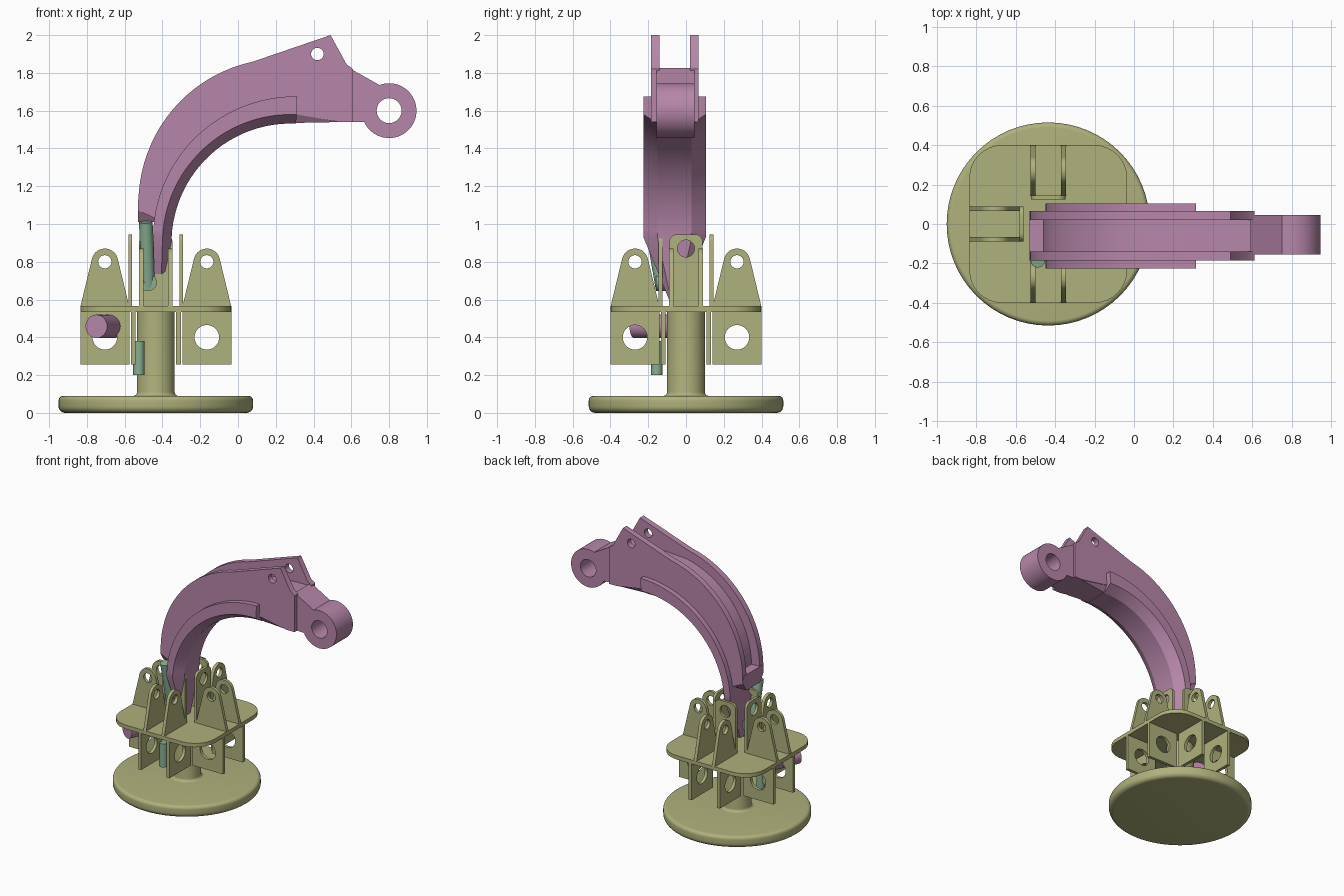
import bpy, bmesh
from math import pi, sin, cos, radians
from mathutils import Matrix, Vector

if "Cube" in bpy.data.objects:
    bpy.data.objects.remove(bpy.data.objects["Cube"])


def material(name, rgb):
    m = bpy.data.materials.new(name)
    m.use_nodes = True
    m.diffuse_color = (*rgb, 1)
    m.node_tree.nodes["Principled BSDF"].inputs["Base Color"].default_value = (*rgb, 1)
    return m


OLIVE = material("olive", (0.43, 0.44, 0.2))
MAUVE = material("mauve", (0.47, 0.24, 0.4))
GREEN = material("sage green", (0.25, 0.43, 0.29))


def add(name, mesh, mat, matrix=Matrix()):
    mesh.materials.clear()
    mesh.materials.append(mat)
    ob = bpy.data.objects.new(name, mesh)
    bpy.context.collection.objects.link(ob)
    ob.matrix_world = matrix
    bpy.ops.object.select_all(action='DESELECT')
    ob.select_set(True)
    bpy.context.view_layer.objects.active = ob
    bpy.ops.object.shade_smooth_by_angle(angle=radians(30))
    return ob


def arc(cx, cy, r, a0, a1, n=12):
    angles = [radians(a0 + (a1 - a0) * i / n) for i in range(n + 1)]
    return [(cx + r * cos(a), cy + r * sin(a)) for a in angles]


def circle(cx, cy, r):
    return arc(cx, cy, r, 0, 360, 32)[:-1]


def plate(name, loops, thick, mat, matrix):
    """Flat outline with holes, thickened evenly about its own plane."""
    cu = bpy.data.curves.new(name, 'CURVE')
    cu.dimensions, cu.fill_mode, cu.extrude = '2D', 'BOTH', thick / 2
    for loop in loops:
        sp = cu.splines.new('POLY')
        sp.points.add(len(loop) - 1)
        for p, (x, y) in zip(sp.points, loop):
            p.co = (x, y, 0, 1)
        sp.use_cyclic_u = True
    tmp = bpy.data.objects.new(name + "_outline", cu)
    bpy.context.collection.objects.link(tmp)
    bpy.context.view_layer.update()
    mesh = bpy.data.meshes.new_from_object(
        tmp.evaluated_get(bpy.context.evaluated_depsgraph_get()))
    bpy.data.objects.remove(tmp)
    bm = bmesh.new()
    bm.from_mesh(mesh)
    bmesh.ops.remove_doubles(bm, verts=bm.verts, dist=0.0001)
    bmesh.ops.recalc_face_normals(bm, faces=bm.faces)
    bm.to_mesh(mesh)
    bm.free()
    return add(name, mesh, mat, matrix)


def loft(name, rings, mat, matrix=Matrix()):
    """Skin a row of closed rings and cap both ends."""
    bm = bmesh.new()
    rows = [[bm.verts.new(p) for p in ring] for ring in rings]
    n = len(rows[0])
    for a, b in zip(rows, rows[1:]):
        for i in range(n):
            j = (i + 1) % n
            bm.faces.new((a[i], a[j], b[j], b[i]))
    bm.faces.new(rows[0])
    bm.faces.new(rows[-1])
    bmesh.ops.recalc_face_normals(bm, faces=bm.faces)
    mesh = bpy.data.meshes.new(name)
    bm.to_mesh(mesh)
    bm.free()
    return add(name, mesh, mat, matrix)


def turned(name, profile, mat, matrix, n=64):
    """Round part from (radius, height) pairs."""
    rings = [[(r * cos(2 * pi * i / n), r * sin(2 * pi * i / n), z) for i in range(n)]
             for r, z in profile]
    return loft(name, rings, mat, matrix)


def rod(name, start, end, r, mat):
    a, d = Vector(start), Vector(end) - Vector(start)
    m = Matrix.Translation(a) @ d.to_track_quat('Z', 'Y').to_matrix().to_4x4()
    return turned(name, [(r, 0), (r, d.length)], mat, m, 32)


CENTRE = Matrix.Translation((-0.435, 0, 0))
UPRIGHT = Matrix.Rotation(pi / 2, 4, 'X')

# Base disc and column
R = 0.515
foot = arc(R - 0.035, 0.035, 0.035, -90, 0, 6) + arc(R - 0.025, 0.065, 0.025, 0, 90, 6)
turned("base_disc", foot, OLIVE, CENTRE)
fillet = arc(0.12, 0.11, 0.02, 270, 180, 5)
turned("column", [(0.12, 0.08)] + fillet + [(0.1, 0.55)], OLIVE, CENTRE, 48)

# Deck with rounded corners
deck = []
for k, (sx, sy) in enumerate([(1, 1), (-1, 1), (-1, -1), (1, -1)]):
    deck += arc(sx * 0.235, sy * 0.235, 0.165, 90 * k, 90 * k + 90, 8)
plate("deck", [deck], 0.03, OLIVE, CENTRE @ Matrix.Translation((0, 0, 0.55)))

# Lugs, webs and stop plates repeated on the four sides
ear = [(0.14, 0.56), (0.4, 0.56)] + arc(0.27, 0.8, 0.07, 15, 165, 14)
web = [(0.14, 0.255), (0.4, 0.255), (0.4, 0.54), (0.14, 0.54)]
stop = [(-0.088, 0.56), (0.088, 0.56)] + arc(0.048, 0.905, 0.04, 0, 90, 5) \
    + arc(-0.048, 0.905, 0.04, 90, 180, 5)
for k, side in enumerate(("left", "back", "right", "front")):
    turn = CENTRE @ Matrix.Rotation(k * pi / 2, 4, 'Z')
    for s in (-1, 1):
        tag = f"{side}_{'a' if s < 0 else 'b'}"
        plate("upper_lug_" + tag, [ear, circle(0.27, 0.8, 0.035)], 0.024, OLIVE,
              turn @ Matrix.Translation((0, s * 0.077, 0)) @ UPRIGHT)
        plate("lower_web_" + tag, [web, circle(0.27, 0.4, 0.065)], 0.024, OLIVE,
              turn @ Matrix.Translation((0, s * 0.12, 0)) @ UPRIGHT)
    plate("stop_plate_" + side, [stop, circle(0, 0.87, 0.045)], 0.02, OLIVE,
          turn @ Matrix.Translation((0.135, 0, 0)) @ Matrix.Rotation(pi / 2, 4, 'Z') @ UPRIGHT)

# Curved arm: concentric curves measured from one centre
CX, CZ, ARM_Y = 0.28, 0.9, -0.06


def polar(r, deg):
    return (CX + r * cos(radians(deg)), CZ + r * sin(radians(deg)))


def crown(drop, a0=168, a1=102, n=20):
    return [polar(0.825 + 0.155 * sin(i / n * pi / 2) - drop, a0 + (a1 - a0) * i / n)
            for i in range(n + 1)]


def arm_plane(y):
    return Matrix.Translation((0, y, 0)) @ UPRIGHT


belly = [(0.61, 1.54), (0.54, 1.54)] + [polar(0.68, a) for a in range(87, 172, 4)]
cheek = crown(0) + [(0.49, 2.0), (0.575, 1.845), (0.61, 1.82)] + belly
core = crown(0.07) + [(0.4, 1.81), (0.605, 1.815)] + belly
for s, tag in ((-1, "right"), (1, "left")):
    plate("arm_cheek_" + tag, [cheek, circle(0.42, 1.9, 0.033)], 0.045, MAUVE,
          arm_plane(ARM_Y + s * 0.103))
plate("arm_core", [core], 0.17, MAUVE, arm_plane(ARM_Y))


def section(top, mid, low, w, wl):
    half = [(top, w), (mid, w), (low, wl)]
    return [(p[0], ARM_Y + y, p[1]) for p, y in half] \
        + [(p[0], ARM_Y - y, p[1]) for p, y in reversed(half)]


# Wide flange with chamfered belly, tapering to a pointed foot
rings = [section((-0.44, 0.6), (-0.41, 0.6), (-0.375, 0.6), 0.03, 0.02)]
for i in range(25):
    t = i / 24
    a = 177.5 - 90 * t
    rings.append(section(polar(0.73 + 0.047 * t, a), polar(0.68, a),
                         polar(0.632, a), 0.165, 0.09))
loft("arm_flange", rings, MAUVE)
loft("arm_keel", [section((0.3, 1.66), (0.3, 1.582), (0.3, 1.535), 0.122, 0.09),
                  section((0.55, 1.66), (0.55, 1.545), (0.55, 1.54), 0.122, 0.12)], MAUVE)

# Tapered shoulder closing the lower end of the arm
loft("arm_shoulder", [[(x, ARM_Y + sy * w, z) for x, sy in
                       ((-0.53, -1), (-0.42, -1), (-0.42, 1), (-0.53, 1))]
                      for z, w in ((1.01, 0.085), (1.072, 0.125), (1.13, 0.12))], MAUVE)

# End eye
eye = [(0.59, 1.54), (0.59, 1.825), (0.75, 1.735)] + arc(0.8, 1.6, 0.145, 108, -155, 40)
plate("arm_end_eye", [eye, circle(0.8, 1.6, 0.066)], 0.2, MAUVE, arm_plane(-0.055))

# Loose pin and the small ram
rod("loose_pin", (-0.75, -0.275, 0.458), (-0.66, -0.06, 0.458), 0.062, MAUVE)
rod("ram_upper", (-0.475, -0.125, 0.66), (-0.488, -0.185, 1.01), 0.036, GREEN)
rod("ram_pivot", (-0.475, -0.16, 0.69), (-0.475, -0.06, 0.69), 0.045, GREEN)
rod("ram_lower", (-0.525, -0.155, 0.2), (-0.525, -0.155, 0.38), 0.03, GREEN)
